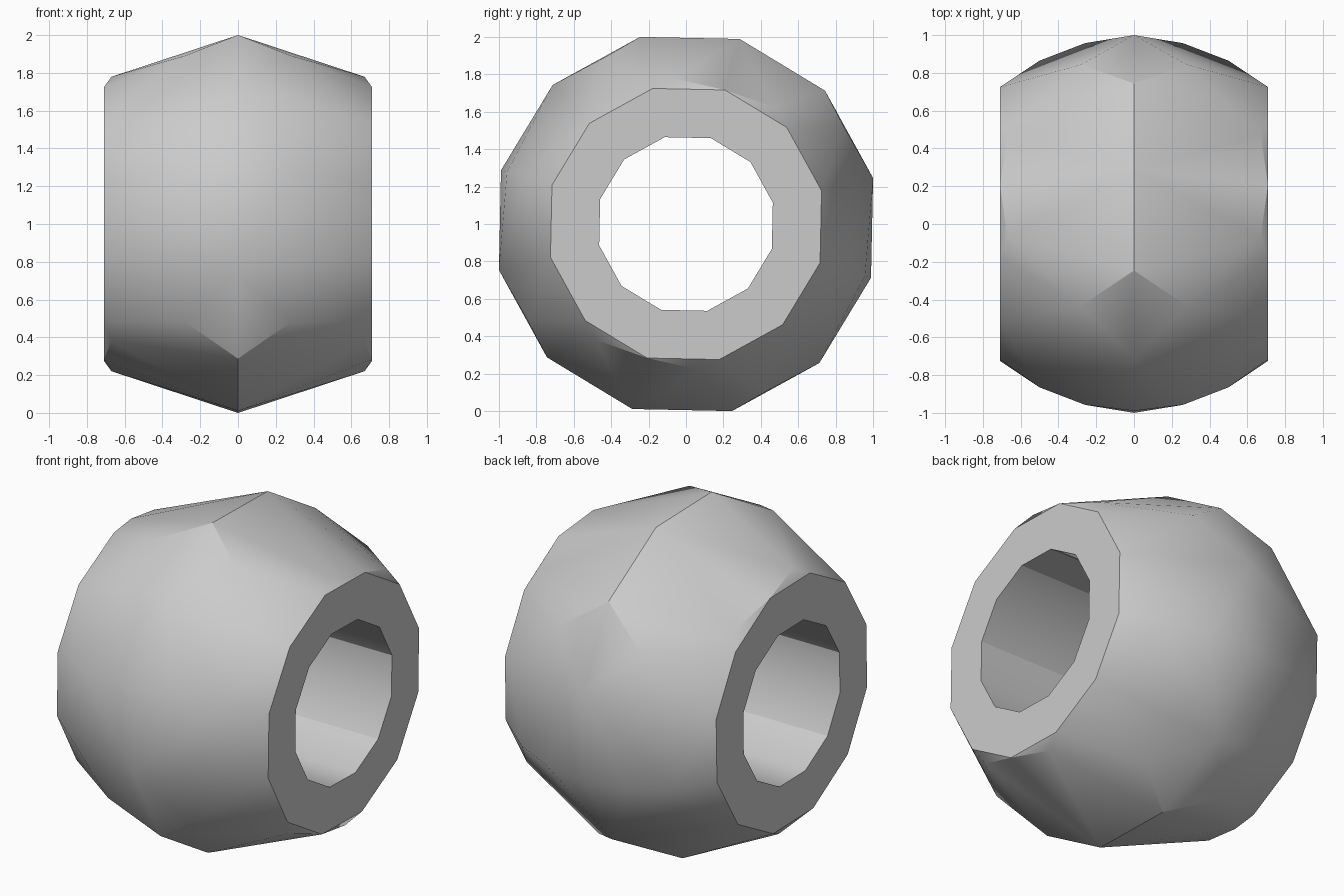
import bpy
import bmesh
from math import radians, cos, sin, sqrt

cube = bpy.data.objects.get("Cube")
if cube:
    bpy.data.objects.remove(cube, do_unlink=True)

RADIUS = 1.03      # faceted ball
HALF = 0.71        # half length between the flat ends
BORE = 0.478       # hole radius
PHASE = 163.8      # angle of the first facet corner around the hole
SIDES = 12

bm = bmesh.new()


def corner(angle, x, r=None):
    """Vertex at an angle around the x axis, on the ball unless r is given."""
    if r is None:
        r = sqrt(RADIUS ** 2 - x ** 2)
    a = radians(PHASE + angle)
    return bm.verts.new((x, r * cos(a), 1 + r * sin(a)))


def ring(x, r=None):
    return [corner(i * 360 / SIDES, x, r) for i in range(SIDES)]


# Faceted ball: middle ring, end rims and the corners between them
shell = ring(0)
rims = {}
for side in (-1, 1):
    rims[side] = ring(side * HALF)
    shell += rims[side]
    for turn in (0, 180):
        shell += [corner(turn, side * x) for x in (0.26, 0.5)]
        for flip in (-1, 1):
            shell.append(corner(turn + flip * 47.8, side * 0.28))
            shell.append(corner(turn + flip * 68.8, side * 0.67))
bmesh.ops.convex_hull(bm, input=shell)

# Open the flat ends
bm.normal_update()
ends = [f for f in bm.faces if abs(f.normal.x) > 0.99]
bmesh.ops.delete(bm, geom=ends, context='FACES')

# Bore through the ball, joined to the rims by flat annular ends
bores = {side: ring(side * HALF, BORE) for side in (-1, 1)}
for i in range(SIDES):
    j = (i + 1) % SIDES
    for side in (-1, 1):
        rim, bore = rims[side], bores[side]
        bm.faces.new((rim[i], rim[j], bore[j], bore[i]))
    bm.faces.new((bores[-1][i], bores[-1][j], bores[1][j], bores[1][i]))
bmesh.ops.recalc_face_normals(bm, faces=bm.faces[:])

# Smooth shading with the steeper edges kept sharp
for f in bm.faces:
    f.smooth = True
for e in bm.edges:
    e.smooth = e.calc_face_angle(0) < radians(30)

mesh = bpy.data.meshes.new("faceted_bead")
bm.to_mesh(mesh)
bm.free()
bead = bpy.data.objects.new("faceted_bead", mesh)
bpy.context.collection.objects.link(bead)

# Plain grey material
grey = bpy.data.materials.new("light_grey")
grey.use_nodes = True
colour = (0.6, 0.6, 0.6, 1)
grey.diffuse_color = colour
grey.node_tree.nodes["Principled BSDF"].inputs["Base Color"].default_value = colour
mesh.materials.append(grey)
